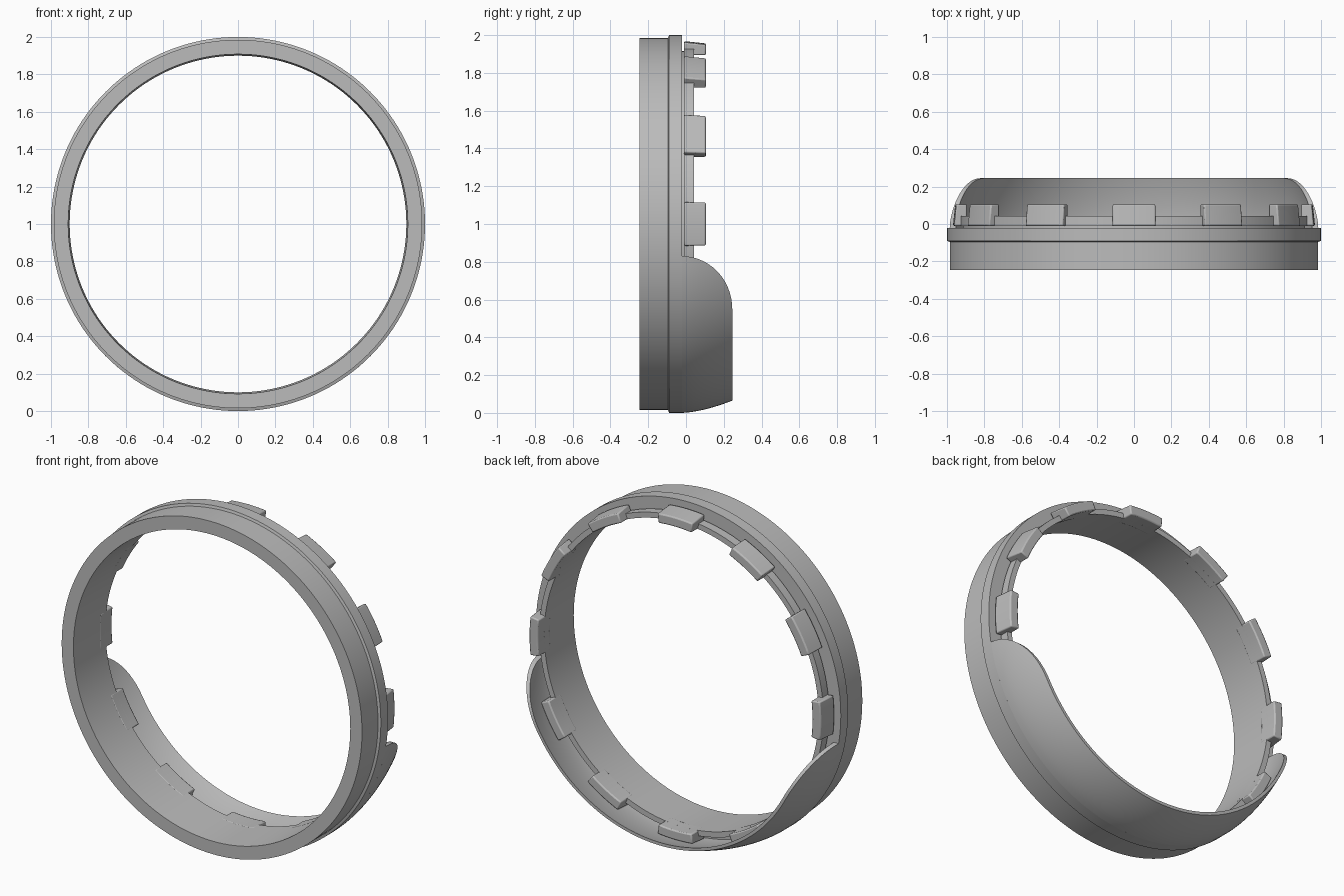
import bpy, bmesh
from math import sin, cos, asin, pi, radians

cube = bpy.data.objects.get("Cube")
if cube:
    bpy.data.objects.remove(cube, do_unlink=True)

grey = bpy.data.materials.new("plain_grey")
grey.use_nodes = True
colour = (0.5, 0.5, 0.5, 1)
grey.diffuse_color = colour
grey.node_tree.nodes["Principled BSDF"].inputs["Base Color"].default_value = colour


def polar(r, y, angle):
    """Point at a radius and angle around the ring's axis."""
    return (r * cos(angle), y, 1 + r * sin(angle))


def sweep(name, sections, closed=False, bevel=0):
    """Skin a row of matching closed sections, capping the ends if open."""
    bm = bmesh.new()
    rows = [[bm.verts.new(p) for p in s] for s in sections]
    n = len(rows[0])
    pairs = list(zip(rows, rows[1:]))
    if closed:
        pairs.append((rows[-1], rows[0]))
    for a, b in pairs:
        for i in range(n):
            j = (i + 1) % n
            bm.faces.new((a[i], a[j], b[j], b[i]))
    if not closed:
        for row in (rows[0], rows[-1]):
            for i in range(n // 2 - 1):
                bm.faces.new((row[i], row[i + 1], row[n - 2 - i], row[n - 1 - i]))
    bmesh.ops.recalc_face_normals(bm, faces=bm.faces)
    mesh = bpy.data.meshes.new(name)
    bm.to_mesh(mesh)
    bm.free()
    mesh.materials.append(grey)
    obj = bpy.data.objects.new(name, mesh)
    bpy.context.collection.objects.link(obj)
    bpy.ops.object.select_all(action='DESELECT')
    obj.select_set(True)
    bpy.context.view_layer.objects.active = obj
    bpy.ops.object.shade_smooth_by_angle(angle=radians(30))
    if bevel:
        mod = obj.modifiers.new("soft_edges", 'BEVEL')
        mod.width = bevel
        mod.segments = 2
        mod.limit_method = 'ANGLE'
    return obj


# Main ring: body, raised band, groove and rear lip in one turned profile
STEPS = 160
REAR = -0.022
ring_profile = [(0.908, -0.245), (0.985, -0.245), (0.985, -0.095), (1.0, -0.09),
                (1.0, REAR), (0.915, REAR), (0.915, -0.01), (0.932, -0.01),
                (0.932, 0.043), (0.9, 0.043)]
sweep("main_ring", [[polar(r, y, 2 * pi * k / STEPS) for r, y in ring_profile]
                    for k in range(STEPS)], closed=True)

# Lower skirt: curved shell whose upper corners are rounded off
outer, inner = [], []
ROWS = 14
for k in range(ROWS + 1):
    phi = pi / 2 * k / ROWS
    u = sin(phi)
    y, z = REAR + 0.267 * u, 0.55 + 0.28 * cos(phi)
    r = 1 - 0.065 * u ** 1.6
    outer.append((r, y, z))
    inner.append((r - 0.032 + 0.014 * u, y, z))
sections = []
for k in range(97):
    section = []
    for r, y, z in outer + inner[::-1]:
        start = asin((z - 1) / r)
        section.append(polar(r, y, start + (-pi - 2 * start) * k / 96))
    sections.append(section)
sweep("lower_skirt", sections)

# Twelve evenly spaced clip tabs on the rear lip
tab_profile = [(0.9, -0.01), (0.968, -0.01), (0.956, 0.105), (0.9, 0.105)]
for t in range(12):
    middle, half = radians(30 * t), radians(6.9)
    sweep(f"clip_tab_{t + 1}",
          [[polar(r, y, middle + half * (k / 4 - 1)) for r, y in tab_profile]
           for k in range(9)], bevel=0.007)
